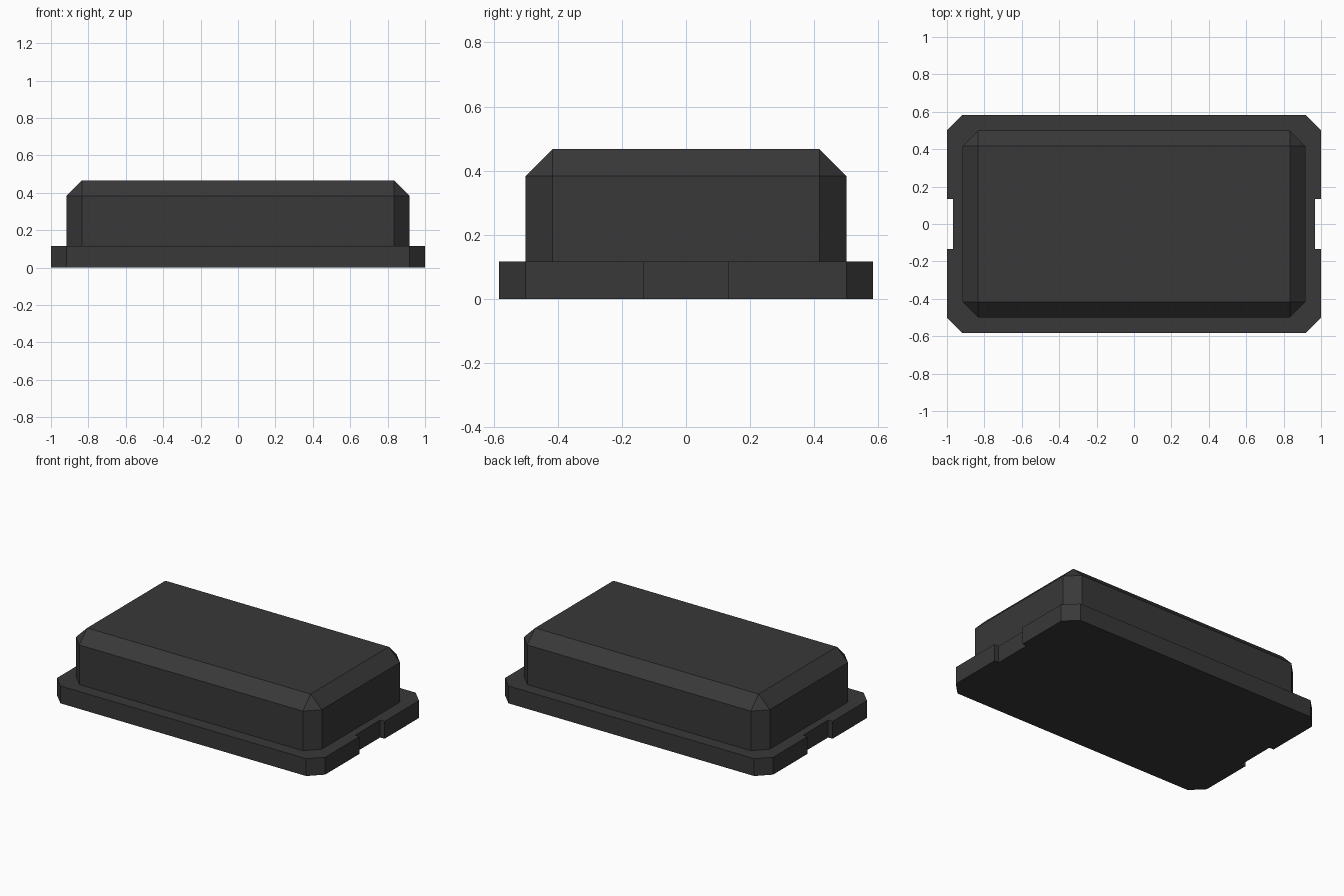
import bpy
import bmesh

if "Cube" in bpy.data.objects:
    bpy.data.objects.remove(bpy.data.objects["Cube"], do_unlink=True)

CHAMFER = 0.0833
BASE_TOP = 0.117
BODY_TOP = 0.467

charcoal = bpy.data.materials.new("charcoal")
charcoal.use_nodes = True
colour = (0.04, 0.04, 0.04, 1.0)
charcoal.diffuse_color = colour
charcoal.node_tree.nodes["Principled BSDF"].inputs["Base Color"].default_value = colour


def add_object(name, bm):
    bmesh.ops.recalc_face_normals(bm, faces=bm.faces)
    mesh = bpy.data.meshes.new(name)
    bm.to_mesh(mesh)
    bm.free()
    mesh.materials.append(charcoal)
    obj = bpy.data.objects.new(name, mesh)
    bpy.context.collection.objects.link(obj)
    return obj


# Base flange: chamfered outline with a shallow notch in each short end
quarter = [(0.967, 0.0), (0.967, 0.133), (1.0, 0.133),
           (1.0, 0.5), (1.0 - CHAMFER, 0.583)]
right_half = [(x, -y) for x, y in reversed(quarter[1:])] + quarter[1:]
outline = right_half + [(-x, -y) for x, y in right_half]
bm = bmesh.new()
bottom = bm.faces.new([bm.verts.new((x, y, 0.0)) for x, y in outline])
extruded = bmesh.ops.extrude_face_region(bm, geom=[bottom], use_keep_orig=True)
top_verts = [v for v in extruded["geom"] if isinstance(v, bmesh.types.BMVert)]
bmesh.ops.translate(bm, verts=top_verts, vec=(0, 0, BASE_TOP))
add_object("base_flange", bm)

# Raised body: block with its vertical and upper edges chamfered
bm = bmesh.new()
bmesh.ops.create_cube(bm, size=1.0)
for v in bm.verts:
    v.co.x *= 2 * 0.9167
    v.co.y *= 2 * 0.5
    v.co.z = BODY_TOP if v.co.z > 0 else BASE_TOP
edges = [e for e in bm.edges if max(v.co.z for v in e.verts) > BASE_TOP + 0.01]
bmesh.ops.bevel(bm, geom=edges, offset=CHAMFER, offset_type='OFFSET',
                segments=1, profile=0.5, affect='EDGES')
add_object("raised_body", bm)
